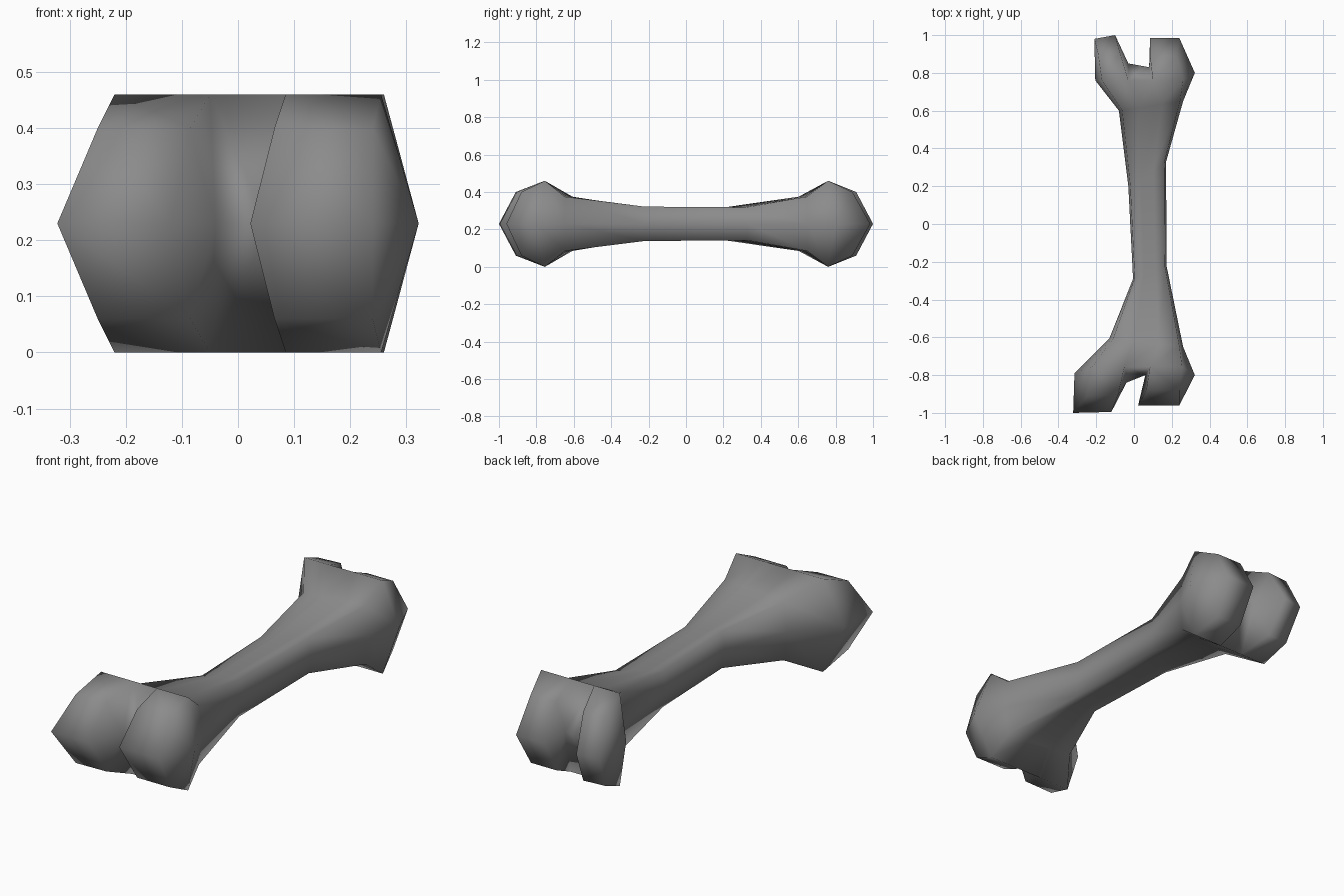
import bpy
import bmesh

cube = bpy.data.objects.get("Cube")
if cube:
    bpy.data.objects.remove(cube)

MID = 0.23      # height of the bone's long axis
KNOB = 0.23     # half height of the knuckles
SHOULDER = 0.17 # half height of the rounded knuckle shoulders

bm = bmesh.new()


def vert(x, y, h=0.0):
    return bm.verts.new((x, y, MID + h))


def shaft_ring(left, right, h):
    """Boxy, slightly slanted ring: left, four over the top, right, four underneath."""
    def across(t, height):
        return vert(*(a + (b - a) * t for a, b in zip(left, right)), height)
    steps = (0.05, 0.33, 0.67, 0.95)
    upper = [across(t, h) for t in steps]
    lower = [across(t, -h) for t in reversed(steps)]
    return [vert(*left)] + upper + [vert(*right)] + lower


def knuckle_ring(left, right, tops, y):
    """Wide ring where the bone forks; tops are the four ridge positions."""
    upper = [vert(x, y, KNOB) for x in tops]
    lower = [vert(x, y, -KNOB) for x in reversed(tops)]
    return [vert(*left)] + upper + [vert(*right)] + lower


def bridge(a, b):
    for i in range(len(a)):
        j = (i + 1) % len(a)
        bm.faces.new((a[i], a[j], b[j], b[i]))


def edge_profile(top, bottom, shoulder, tip):
    """Rounded rim of a lobe, from its ridge over the tip to its underside."""
    return [top, vert(*shoulder, SHOULDER), vert(*tip), vert(*shoulder, -SHOULDER), bottom]


def fan(centre, rim):
    for p, q in zip(rim, rim[1:]):
        bm.faces.new((centre, p, q))


def lobe(rim_a, rim_b):
    for i in range(4):
        bm.faces.new((rim_a[i], rim_a[i + 1], rim_b[i + 1], rim_b[i]))


def forked_end(ring, shoulders, tips, notch):
    """Two lobes with a shallow web between them."""
    rims = [edge_profile(ring[k + 1], ring[9 - k], shoulders[k], tips[k]) for k in range(4)]
    web = [vert(*p) for p in notch]
    lobe(rims[0], rims[1])
    lobe(rims[2], rims[3])
    # outer and inner walls of the lobes
    for centre, rim in zip((ring[0], web[0], web[1], ring[5]), rims):
        fan(centre, rim)
    # web between the lobes
    bm.faces.new((ring[2], ring[3], web[1], web[0]))
    bm.faces.new((ring[8], ring[7], web[1], web[0]))


front = knuckle_ring((-0.315, -0.79), (0.322, -0.80), (-0.22, -0.05, 0.085, 0.255), -0.755)
back = knuckle_ring((-0.205, 0.76), (0.322, 0.80), (-0.17, -0.03, 0.10, 0.26), 0.76)

# shaft
rings = [front,
         shaft_ring((-0.13, -0.605), (0.26, -0.65), 0.145),
         shaft_ring((-0.005, -0.29), (0.172, -0.22), 0.092),
         shaft_ring((-0.03, 0.20), (0.17, 0.33), 0.088),
         shaft_ring((-0.08, 0.60), (0.26, 0.65), 0.145),
         back]
for a, b in zip(rings, rings[1:]):
    bridge(a, b)

# forked ends
forked_end(front,
           ((-0.25, -0.91), (-0.085, -0.905), (0.065, -0.88), (0.24, -0.88)),
           ((-0.322, -1.0), (-0.12, -0.995), (0.022, -0.96), (0.24, -0.96)),
           ((-0.04, -0.84), (0.06, -0.80)))
forked_end(back,
           ((-0.19, 0.90), (-0.075, 0.91), (0.085, 0.89), (0.225, 0.89)),
           ((-0.21, 0.98), (-0.10, 1.0), (0.085, 0.985), (0.24, 0.985)),
           ((-0.03, 0.85), (0.08, 0.83)))

bmesh.ops.recalc_face_normals(bm, faces=bm.faces)
mesh = bpy.data.meshes.new("bone")
bm.to_mesh(mesh)
bm.free()
bone = bpy.data.objects.new("bone", mesh)
bpy.context.collection.objects.link(bone)
mesh.shade_smooth()

# colour
grey = bpy.data.materials.new("bone grey")
grey.use_nodes = True
colour = (0.26, 0.26, 0.26, 1.0)
grey.diffuse_color = colour
grey.node_tree.nodes["Principled BSDF"].inputs["Base Color"].default_value = colour
mesh.materials.append(grey)
